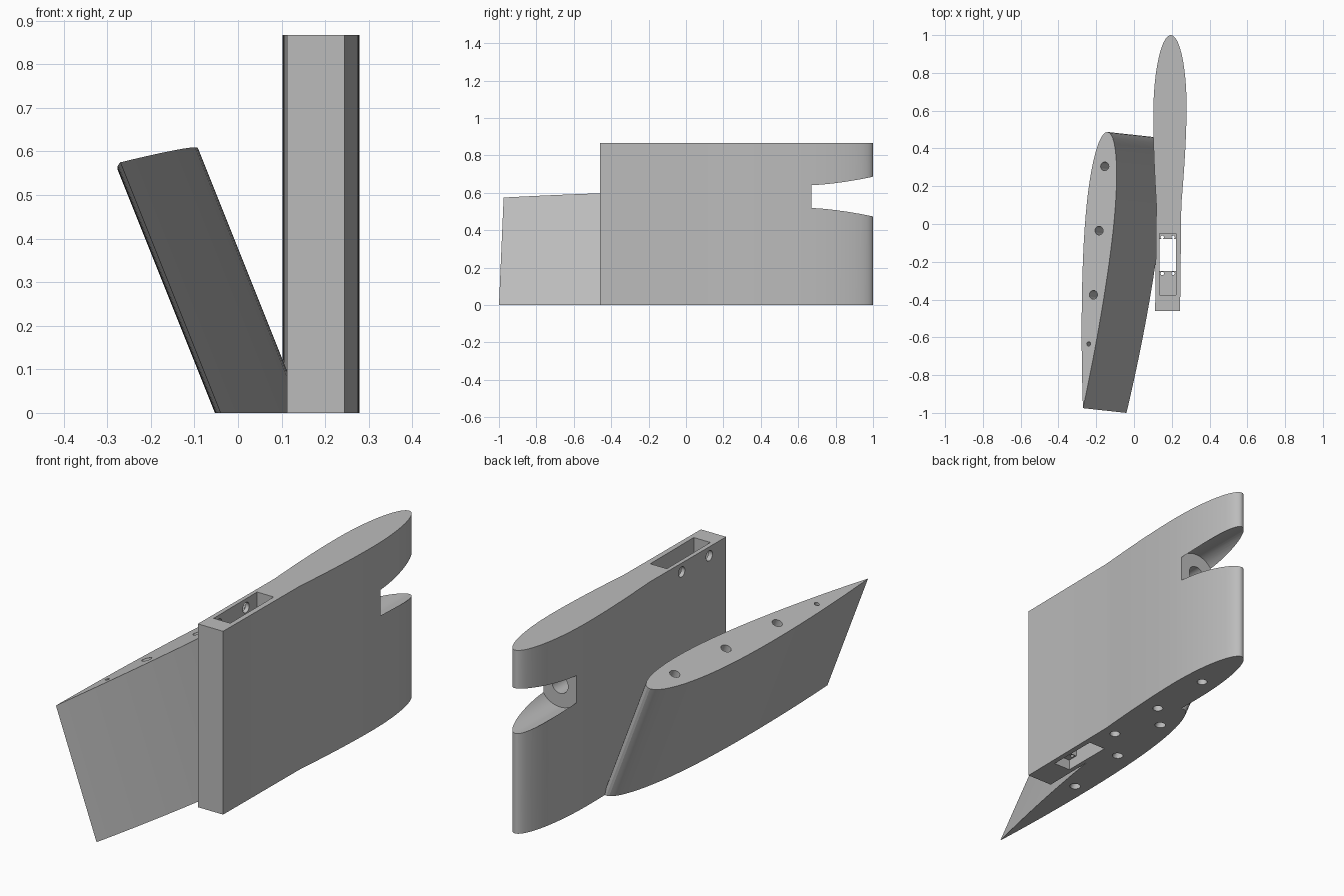
import bpy, bmesh, math
from mathutils import Vector

if "Cube" in bpy.data.objects:
    bpy.data.objects.remove(bpy.data.objects["Cube"])

grey = bpy.data.materials.new("plain_grey")
grey.diffuse_color = (0.5, 0.5, 0.5, 1)
grey.use_nodes = True
grey.node_tree.nodes["Principled BSDF"].inputs["Base Color"].default_value = grey.diffuse_color


def loft(name, bottom, top):
    """Solid between two matching outlines."""
    bm = bmesh.new()
    a = [bm.verts.new(p) for p in bottom]
    b = [bm.verts.new(p) for p in top]
    n = len(a)
    bm.faces.new(a[::-1])
    bm.faces.new(b)
    for i in range(n):
        j = (i + 1) % n
        bm.faces.new((a[i], a[j], b[j], b[i]))
    bmesh.ops.recalc_face_normals(bm, faces=bm.faces)
    me = bpy.data.meshes.new(name)
    bm.to_mesh(me)
    bm.free()
    ob = bpy.data.objects.new(name, me)
    bpy.context.collection.objects.link(ob)
    me.materials.append(grey)
    return ob


def rod(p, q, r, n=24):
    """Round cutter from p to q."""
    p, q = Vector(p), Vector(q)
    d = (q - p).normalized()
    u = d.orthogonal().normalized()
    v = d.cross(u)
    ring = [r * (math.cos(t) * u + math.sin(t) * v)
            for t in (2 * math.pi * i / n for i in range(n))]
    return loft("cutter", [p + o for o in ring], [q + o for o in ring])


def box(x0, x1, y0, y1, z0, z1):
    """Rectangular cutter."""
    c = [(x0, y0), (x1, y0), (x1, y1), (x0, y1)]
    return loft("cutter", [(x, y, z0) for x, y in c], [(x, y, z1) for x, y in c])


def cut(ob, cutters):
    bpy.context.view_layer.objects.active = ob
    for c in cutters:
        m = ob.modifiers.new("cut", 'BOOLEAN')
        m.operation, m.solver, m.object = 'DIFFERENCE', 'EXACT', c
        bpy.ops.object.modifier_apply(modifier=m.name)
        bpy.data.objects.remove(c)


def smooth(ob):
    bpy.ops.object.select_all(action='DESELECT')
    ob.select_set(True)
    bpy.context.view_layer.objects.active = ob
    bpy.ops.object.shade_smooth_by_angle(angle=math.radians(25))


# Upright fin: square front, straight flanks, swelling to a rounded rear
H = 0.867


def mid(y):
    return 0.178 + 0.0116 * (y + 0.46)


half = [(-0.46, 0.066)]
half += [(0.1 + 0.05 * i, 0.066 + 0.022 * math.sin(math.pi / 20 * i)) for i in range(10)]
half += [(0.6 + 0.4 * math.sin(t), 0.088 * math.cos(t))
         for t in (math.pi / 40 * i for i in range(20))]
outline = [(mid(y) + w, y) for y, w in half] + [(mid(1), 1.0)]
outline += [(mid(y) - w, y) for y, w in half[::-1]]
upright = loft("upright_fin", [(x, y, 0) for x, y in outline],
               [(x, y, H) for x, y in outline])

cutters = [rod((0.19, 0.67, 0.58), (0.19, 1.1, 0.58), 0.107, 64),   # rear round notch
           rod((0.19, 0.35, 0.58), (0.19, 0.75, 0.58), 0.042, 32),  # shaft bore
           box(0.135, 0.222, -0.375, -0.05, 0.10, 1.0),             # deep pocket
           box(0.135, 0.222, -0.25, -0.08, -0.1, 0.2),              # opening in pocket floor
           box(0.135, 0.222, -0.30, -0.05, -0.1, 0.05)]             # underside recess
for y in (-0.07, -0.262):                                           # screw holes in ledges
    cutters += [rod((x, y, -0.1), (x, y, 0.2), 0.009, 16) for x in (0.15, 0.207)]
cutters += [rod((0.05, y, 0.825), (0.18, y, 0.825), 0.024) for y in (-0.336, -0.133)]
cutters += [rod((0.185, y, -0.1), (0.185, y, 0.3), 0.023) for y in (0.085, 0.39, 0.705)]
cut(upright, cutters)
smooth(upright)

# Leaning fin: thin wing section swept along a slanted axis, with a tilted cap
nose, tail = Vector((-0.14, 0.487)), Vector((-0.27, -0.975))
axis = Vector((-0.23, 0.025, 0.575)) / 0.575
chord = (nose - tail).length
side = Vector((1, -0.09)).normalized()


def cap(x, y):
    return Vector((x, y, 0.575 + 0.37 * (x + 0.27) - 0.027 * (y + 0.975)))


def thick(s):
    return 0.52 * chord * (0.2969 * math.sqrt(s) - 0.126 * s - 0.3516 * s**2
                           + 0.2843 * s**3 - 0.1036 * s**4)


steps = [(1 - math.cos(math.pi * i / 32)) / 2 for i in range(33)]
section = [nose.lerp(tail, s) + side * thick(s) for s in steps]
section += [nose.lerp(tail, s) - side * thick(s) for s in steps[-2:0:-1]]
top = [cap(p.x, p.y) for p in section]
leaning = loft("leaning_fin", [p - axis * p.z for p in top], top)

# Long holes along the slant, plus a short small one near the tail
holes = []
for x, y, r, depth in ((-0.155, 0.305, 0.023, 0.8), (-0.185, -0.035, 0.023, 0.8),
                       (-0.215, -0.375, 0.023, 0.8), (-0.24, -0.635, 0.011, 0.3)):
    p = cap(x, y)
    holes.append(rod(p - axis * depth, p + axis * 0.1, r))
cut(leaning, holes)
smooth(leaning)
